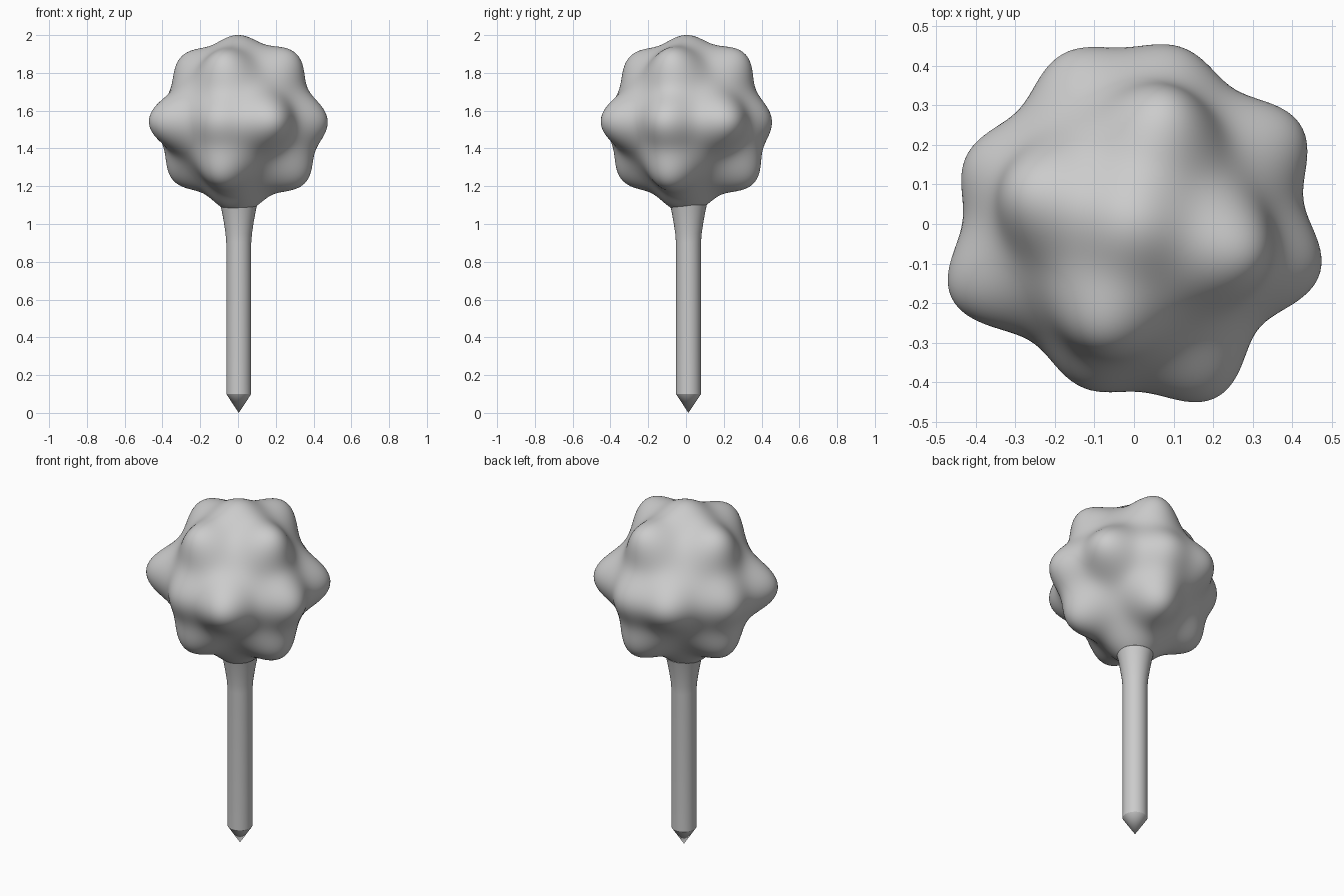
import bpy
import bmesh
from math import sin, cos, pi, radians, exp
from mathutils import Vector

cube = bpy.data.objects.get("Cube")
if cube:
    bpy.data.objects.remove(cube, do_unlink=True)

COLOUR = (0.6, 0.6, 0.6, 1)
grey = bpy.data.materials.new("mid_grey")
grey.use_nodes = True
grey.diffuse_color = COLOUR
grey.node_tree.nodes["Principled BSDF"].inputs["Base Color"].default_value = COLOUR


def finish(bm, name, location, angle):
    """Turn a bmesh into a smooth shaded object."""
    bmesh.ops.recalc_face_normals(bm, faces=bm.faces)
    mesh = bpy.data.meshes.new(name)
    bm.to_mesh(mesh)
    bm.free()
    mesh.materials.append(grey)
    obj = bpy.data.objects.new(name, mesh)
    bpy.context.collection.objects.link(obj)
    obj.location = location
    bpy.ops.object.select_all(action="DESELECT")
    obj.select_set(True)
    bpy.context.view_layer.objects.active = obj
    bpy.ops.object.shade_smooth_by_angle(angle=radians(angle))


def direction(azimuth, elevation):
    a, e = radians(azimuth), radians(elevation)
    return Vector((cos(e) * cos(a), cos(e) * sin(a), sin(e)))


# Lumps on the head: direction, reach from the centre, sharpness
CORE = 0.355
SHARP = 16
lumps = [(direction(0, 90), 0.443, SHARP), (direction(0, -90), 0.49, 12)]
belt = [(-15, 0.483), (30, 0.487), (75, 0.452), (112, 0.46),
        (159, 0.452), (202, 0.498), (254, 0.432), (295, 0.487)]
for azimuth, reach in belt:
    lumps.append((direction(azimuth, -1), reach, SHARP))
# Upper and lower rings, right and back lumps slightly larger
for azimuth, upper, lower in [(-16, 0.472, 0.49), (74, 0.472, 0.492),
                              (164, 0.455, 0.472), (254, 0.455, 0.47)]:
    lumps.append((direction(azimuth, 48), upper, SHARP))
    lumps.append((direction(azimuth, -42), lower, SHARP))

# Lumpy head
bm = bmesh.new()
bmesh.ops.create_icosphere(bm, subdivisions=6, radius=1)
for v in bm.verts:
    d = v.co.normalized()
    v.co = d * (CORE + sum((r - CORE) * exp(k * (d.dot(n) - 1)) for n, r, k in lumps))
finish(bm, "lumpy_head", (0, 0.003, 1.55), 180)

# Stem: pointed foot, straight shaft, flared neck
profile = [(0, 0), (0.066, 0.1), (0.066, 0.9), (0.07, 0.95),
           (0.079, 1.01), (0.09, 1.07), (0.097, 1.1), (0.06, 1.15)]
bm = bmesh.new()
verts = [bm.verts.new((r, 0, z)) for r, z in profile]
edges = [bm.edges.new(pair) for pair in zip(verts, verts[1:])]
bmesh.ops.spin(bm, geom=verts + edges, cent=(0, 0, 0), axis=(0, 0, 1),
               angle=2 * pi, steps=32, use_duplicate=False)
bmesh.ops.remove_doubles(bm, verts=bm.verts, dist=0.0005)
finish(bm, "stem", (0.004, 0.013, 0), 30)
